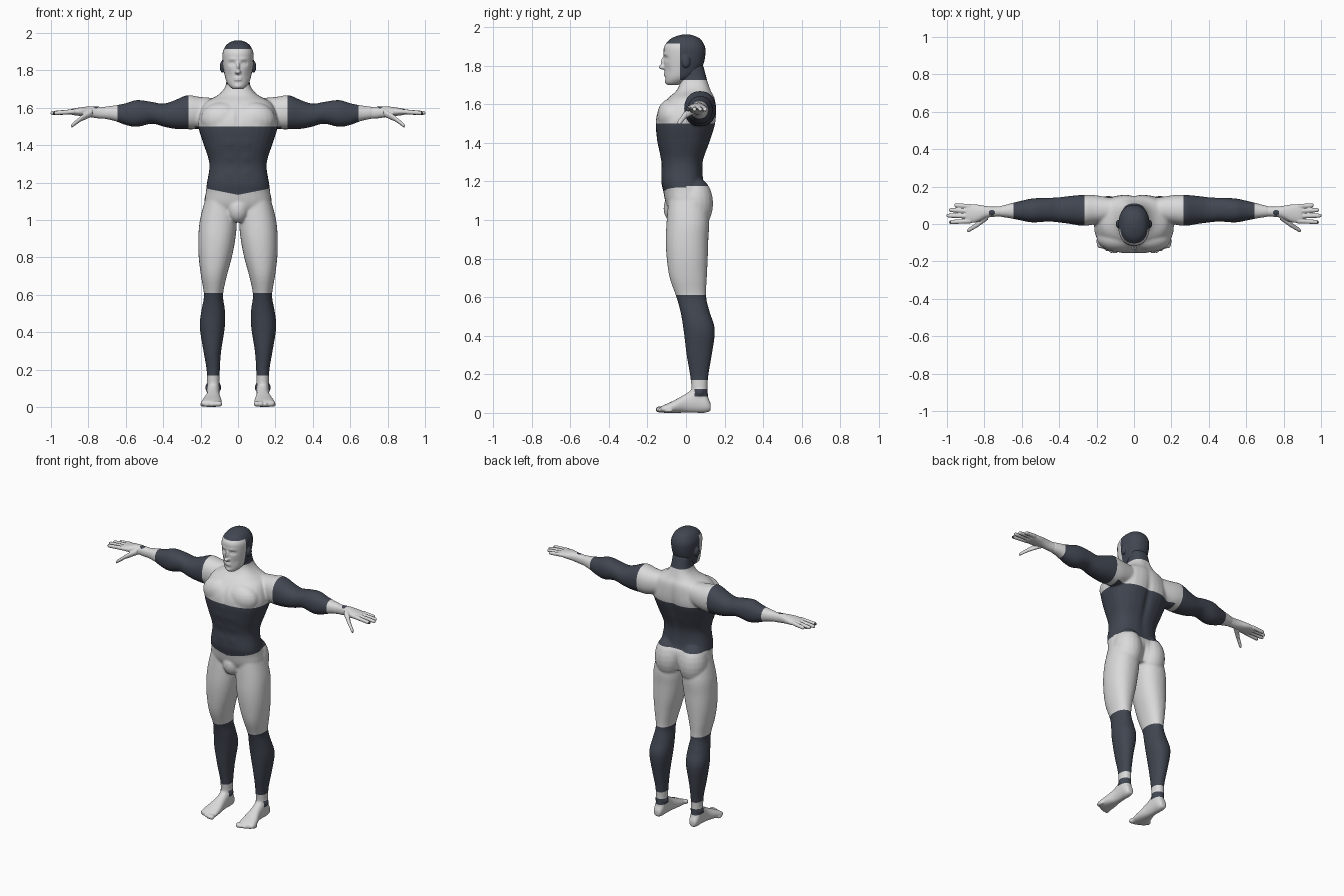
import bpy, bmesh, math
from mathutils import Vector, Matrix

cube = bpy.data.objects.get("Cube")
if cube:
    bpy.data.objects.remove(cube, do_unlink=True)


def make_material(name, color):
    mat = bpy.data.materials.new(name)
    mat.use_nodes = True
    mat.diffuse_color = color
    mat.node_tree.nodes["Principled BSDF"].inputs["Base Color"].default_value = color
    return mat


LIGHT = make_material("light grey", (0.7, 0.7, 0.7, 1))
DARK = make_material("dark slate", (0.052, 0.061, 0.082, 1))
X, Y, Z = range(3)
SIDES = (1, -1)


def spline(a, b, c, d, t):
    """Smooth interpolation between b and c."""
    return [0.5 * (2*q + (r - p)*t + (2*p - 5*q + 4*r - s)*t*t + (3*q - p - 3*r + s)*t**3)
            for p, q, r, s in zip(a, b, c, d)]


def loft(bm, axis, sections, side=1, power=2.2, steps=4, count=28):
    """Closed tube; each section is (position, min u, max u, min v, max v)."""
    u, v = [a for a in (X, Y, Z) if a != axis]
    last = len(sections) - 1
    dense = []
    for i in range(last):
        quad = [sections[max(0, min(last, i + k))] for k in (-1, 0, 1, 2)]
        dense += [spline(*quad, s / steps) for s in range(steps)]
    dense.append(sections[-1])
    rings = []
    for pos, u0, u1, v0, v1 in dense:
        ring = []
        for i in range(count):
            angle = math.tau * i / count
            c, s = math.cos(angle), math.sin(angle)
            p = Vector()
            p[axis] = pos
            p[u] = (u0 + u1) / 2 + (u1 - u0) / 2 * math.copysign(abs(c) ** (2 / power), c)
            p[v] = (v0 + v1) / 2 + (v1 - v0) / 2 * math.copysign(abs(s) ** (2 / power), s)
            p.x *= side
            ring.append(bm.verts.new(p))
        rings.append(ring)
    faces = [bm.faces.new(rings[0]), bm.faces.new(rings[-1])]
    for low, high in zip(rings, rings[1:]):
        for i in range(count):
            j = (i + 1) % count
            faces.append(bm.faces.new((low[i], low[j], high[j], high[i])))
    bmesh.ops.recalc_face_normals(bm, faces=faces)


def blob(bm, center, radii):
    matrix = Matrix.Translation(center) @ Matrix.Diagonal((*radii, 1))
    bmesh.ops.create_uvsphere(bm, u_segments=20, v_segments=12, radius=1, matrix=matrix)


def finger(bm, start, end, r0, r1, side):
    sections = []
    for t, shrink in ((0, 1), (0.5, 1), (0.9, 1), (1, 0.5)):
        p = Vector(start).lerp(Vector(end), t)
        r = (r0 + (r1 - r0) * t) * shrink
        sections.append((p.x, p.y - r, p.y + r, p.z - r, p.z + r))
    loft(bm, X, sections, side, power=2, count=16)


def fuse(bm, name, voxel, smooth, nudges=(), cuts=(), is_dark=None):
    """Melt overlapping shapes together, sculpt them, cut and colour the faces."""
    mesh = bpy.data.meshes.new(name)
    bm.to_mesh(mesh)
    bm.free()
    obj = bpy.data.objects.new(name, mesh)
    bpy.context.collection.objects.link(obj)
    remesh = obj.modifiers.new("fuse", 'REMESH')
    remesh.mode = 'VOXEL'
    remesh.voxel_size = voxel
    soften = obj.modifiers.new("soften", 'SMOOTH')
    soften.factor = 0.5
    soften.iterations = smooth
    graph = bpy.context.evaluated_depsgraph_get()
    result = bpy.data.meshes.new_from_object(obj.evaluated_get(graph))
    obj.modifiers.clear()
    obj.data = result
    result.materials.clear()
    result.materials.append(LIGHT)
    result.materials.append(DARK)
    bm = bmesh.new()
    bm.from_mesh(result)
    for center, radii, push in nudges:
        for vert in bm.verts:
            d = sum(((a - b) / r) ** 2 for a, b, r in zip(vert.co, center, radii))
            if d < 6:
                vert.co.y += push * math.exp(-d)
    for co, normal in cuts:
        bmesh.ops.bisect_plane(bm, geom=bm.verts[:] + bm.edges[:] + bm.faces[:],
                               plane_co=co, plane_no=normal)
    bm.normal_update()
    for face in bm.faces:
        face.smooth = True
        face.material_index = int(is_dark(face.calc_center_median(), face.normal))
    bm.to_mesh(result)
    bm.free()


# Torso and neck
bm = bmesh.new()
torso = [(1.02, .11, -.07, .09), (1.08, .174, -.103, .115), (1.15, .172, -.118, .112),
         (1.2, .166, -.128, .092), (1.3, .153, -.127, .088), (1.4, .182, -.147, .122),
         (1.5, .213, -.158, .15), (1.57, .205, -.143, .156), (1.63, .175, -.095, .15),
         (1.67, .105, -.05, .13), (1.72, .066, -.03, .112), (1.8, .06, -.04, .09)]
loft(bm, Z, [(z, -w, w, y0, y1) for z, w, y0, y1 in torso], power=2.5)
blob(bm, (0, -.06, 1.06), (.06, .057, .075))

for side in SIDES:
    # Chest and buttocks
    blob(bm, (side * .085, -.075, 1.54), (.115, .075, .09))
    blob(bm, (side * .09, .045, 1.085), (.092, .096, .14))
    # Arm
    loft(bm, X, [(.08, .02, .13, 1.53, 1.65), (.2, 0, .153, 1.49, 1.658),
                 (.27, -.01, .156, 1.485, 1.668), (.34, 0, .15, 1.488, 1.64),
                 (.4, .008, .143, 1.5, 1.622), (.46, .013, .14, 1.515, 1.632),
                 (.54, .008, .137, 1.498, 1.642), (.6, .018, .125, 1.508, 1.625),
                 (.66, .03, .11, 1.53, 1.613), (.72, .039, .095, 1.542, 1.606)], side)
    # Leg
    loft(bm, Z, [(1.12, .02, .173, -.09, .1), (1, .006, .204, -.1, .12),
                 (.9, .014, .212, -.105, .116), (.8, .033, .21, -.1, .113),
                 (.7, .06, .198, -.085, .108), (.6, .08, .182, -.05, .105),
                 (.52, .07, .195, -.028, .124), (.43, .07, .205, -.013, .15),
                 (.3, .09, .185, .003, .134), (.2, .097, .168, .02, .117),
                 (.13, .098, .166, .028, .112), (.06, .1, .162, .03, .118)], side)
    # Foot, ankle bones and toes
    loft(bm, Y, [(.128, .112, .155, .01, .05), (.1, .1, .166, 0, .1),
                 (.05, .098, .167, 0, .13), (0, .096, .17, 0, .1),
                 (-.06, .087, .19, 0, .066), (-.11, .086, .2, 0, .043),
                 (-.13, .1, .192, .003, .033)], side)
    for x in (.102, .163):
        blob(bm, (side * x, .07, .105), (.014, .022, .02))
    for i in range(5):
        r = .018 - .0018 * i
        blob(bm, (side * (.099 + .0235 * i), -.138 + .003 * i * i, r), (r * .9, .022, r))


def body_dark(c, n):
    ax = abs(c.x)
    if ax > .23:
        return .265 < ax < .645
    if c.z > 1.5:
        return c.z > 1.725 and c.y > -.03
    if c.z > 1:
        return c.z > (1.135 + .2 * ax if c.y < 0 else 1.175)
    return .17 < c.z < .61 or (.085 < c.z < .125 and c.y > .045)


body_cuts = [((0, 0, z), (0, 0, 1)) for z in (.085, .125, .17, .61, 1.175, 1.5, 1.725)]
body_cuts += [((s * x, 0, 0), (1, 0, 0)) for s in SIDES for x in (.265, .645)]
body_cuts += [((0, 0, 1.135), (s * -.2, 0, 1)) for s in SIDES]
body_nudges = [((0, -.155, 1.55), (.015, .06, .06), .008),
               ((0, .14, 1.42), (.022, .08, .2), -.012),
               ((0, .13, 1.06), (.015, .06, .06), -.015)]
body_nudges += [((s * .1, .14, 1.5), (.06, .05, .08), .006) for s in SIDES]
body_nudges += [((s * .045, -.135, z), (.03, .04, .025), -.003)
                for s in SIDES for z in (1.25, 1.33, 1.41)]
fuse(bm, "body", .006, 12, body_nudges, body_cuts, body_dark)

# Head with nose, lips, chin and ears
bm = bmesh.new()
skull = [(1.7, .026, -.098, -.04), (1.715, .045, -.106, -.005), (1.745, .064, -.108, .05),
         (1.8, .076, -.113, .088), (1.86, .083, -.116, .101), (1.9, .081, -.113, .098),
         (1.935, .063, -.085, .077), (1.952, .04, -.052, .05), (1.961, .014, -.02, .02)]
loft(bm, Z, [(z, -w, w, y0, y1) for z, w, y0, y1 in skull], power=2.3)
blob(bm, (0, -.116, 1.792), (.016, .026, .013))
blob(bm, (0, -.111, 1.815), (.01, .02, .035))
blob(bm, (0, -.093, 1.718), (.024, .018, .016))
for z in (1.75, 1.76):
    blob(bm, (0, -.104, z), (.025, .012, .006))
for side in SIDES:
    blob(bm, (side * .085, 0, 1.82), (.012, .022, .032))

face_nudges = [((s * .034, -.11, 1.838), (.018, .04, .011), .01) for s in SIDES]
face_nudges += [((s * .032, -.115, 1.861), (.025, .03, .008), -.003) for s in SIDES]
face_nudges += [((s * .034, -.1, 1.837), (.009, .03, .006), -.005) for s in SIDES]
face_nudges += [((s * .05, -.1, 1.775), (.018, .04, .025), .004) for s in SIDES]
fuse(bm, "head", .0045, 3, face_nudges,
     [((0, -.03, 0), (0, 1, 0)), ((0, 0, 1.915), (0, 0, 1)), ((0, 0, 1.725), (0, 0, 1))],
     lambda c, n: c.z > 1.725 and (c.y > -.03 or c.z > 1.915))


def hand_dark(c, n):
    """Round mark on the back of the wrist and the tip of the index finger."""
    ax = abs(c.x)
    mark = n.z > 0 and math.hypot(ax - .76, c.y - .06) < .016
    return mark or (ax > .977 and c.y < .026)


# Hands with four fingers and a thumb
for side, name in zip(SIDES, ("left_hand", "right_hand")):
    bm = bmesh.new()
    loft(bm, X, [(.665, .04, .1, 1.54, 1.6), (.74, .039, .093, 1.543, 1.606),
                 (.79, .032, .096, 1.55, 1.608), (.84, .01, .104, 1.556, 1.603),
                 (.885, .006, .104, 1.562, 1.595), (.9, .014, .098, 1.568, 1.59)], side)
    for y0, y1, tip in ((.094, .1, .96), (.069, .075, .99), (.042, .045, 1.002), (.016, .01, .988)):
        finger(bm, (.875, y0, 1.58), (tip, y1, 1.572), .0135, .0105, side)
    finger(bm, (.78, .045, 1.575), (.845, -.008, 1.54), .022, .015, side)
    finger(bm, (.835, -.002, 1.546), (.892, -.037, 1.502), .015, .011, side)
    fuse(bm, name, .0035, 3, is_dark=hand_dark)
